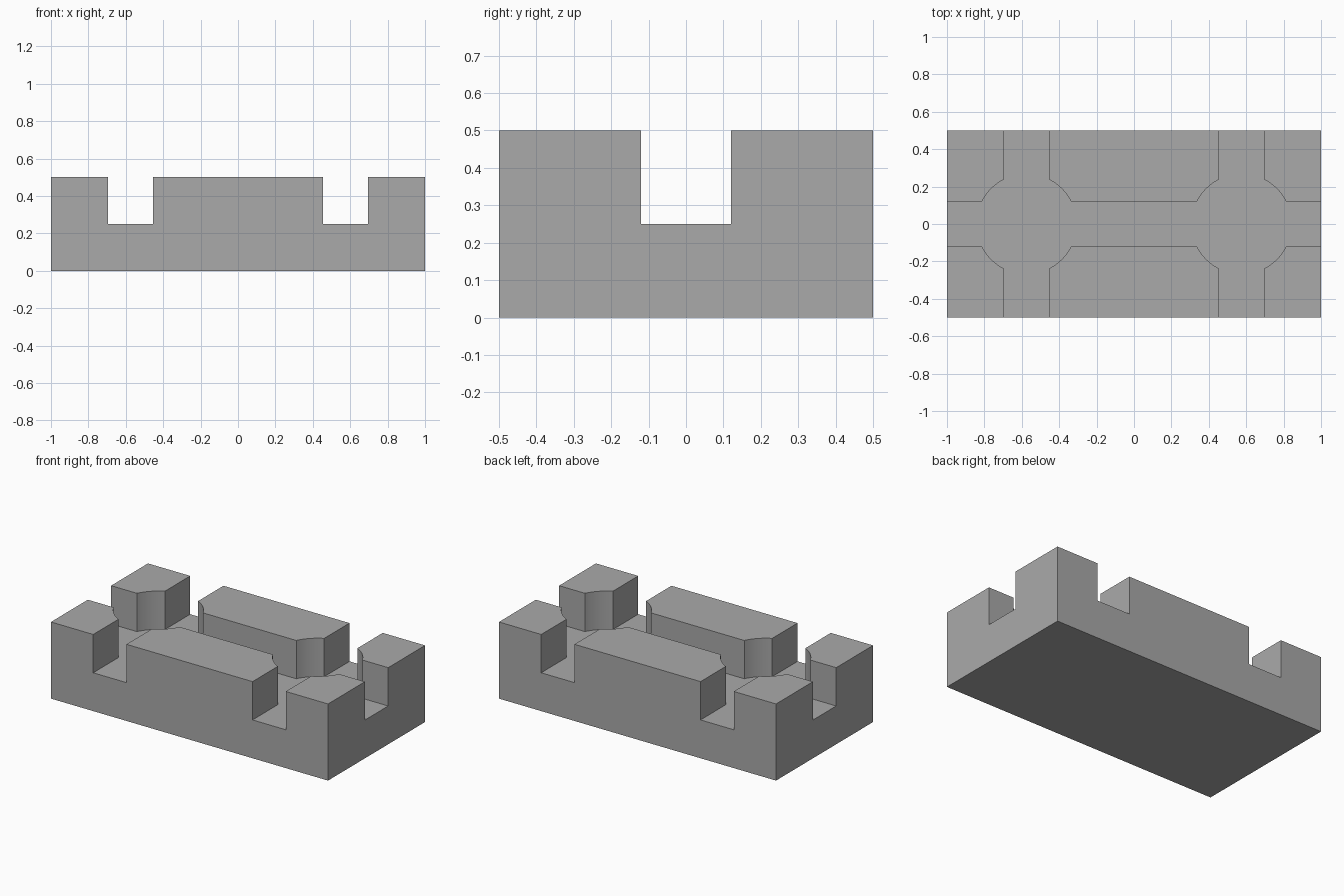
import bpy
import bmesh
import math

if "Cube" in bpy.data.objects:
    bpy.data.objects.remove(bpy.data.objects["Cube"], do_unlink=True)

HEIGHT, FLOOR = 0.5, 0.25      # block height and groove floor
HALF = 0.12                    # half width of the grooves
CROSS_X = 0.575                # centre of each round crossing
RADIUS = 0.267                 # radius of each round crossing
STEPS = 12

grey = bpy.data.materials.new("matte grey")
grey.use_nodes = True
grey.diffuse_color = (0.4, 0.4, 0.4, 1)
grey.node_tree.nodes["Principled BSDF"].inputs["Base Color"].default_value = (0.4, 0.4, 0.4, 1)


def prism(name, outline, bottom, top):
    """Extrude a flat outline upwards into a solid object."""
    bm = bmesh.new()
    face = bm.faces.new([bm.verts.new((x, y, bottom)) for x, y in outline])
    raised = bmesh.ops.extrude_face_region(bm, geom=[face])["geom"]
    verts = [g for g in raised if isinstance(g, bmesh.types.BMVert)]
    bmesh.ops.translate(bm, verts=verts, vec=(0, 0, top - bottom))
    bmesh.ops.recalc_face_normals(bm, faces=bm.faces)
    mesh = bpy.data.meshes.new(name)
    bm.to_mesh(mesh)
    bm.free()
    mesh.materials.append(grey)
    obj = bpy.data.objects.new(name, mesh)
    bpy.context.collection.objects.link(obj)
    return obj


def arc(start, end):
    """Points along the rim of the crossing."""
    angles = [start + (end - start) * i / STEPS for i in range(STEPS + 1)]
    return [(CROSS_X + RADIUS * math.cos(a), RADIUS * math.sin(a)) for a in angles]


# Groove plan: one quarter, mirrored to the other three
lean = math.asin(HALF / RADIUS)
quarter = [(1.1, HALF)]
quarter += arc(lean, math.pi / 2 - lean)
quarter += [(CROSS_X + HALF, 0.6), (CROSS_X - HALF, 0.6)]
quarter += arc(math.pi / 2 + lean, math.pi - lean)
back = quarter + [(-x, y) for x, y in reversed(quarter)]
groove_plan = back + [(x, -y) for x, y in reversed(back)]

# Solid block with the grooves cut into its top
block = prism("grooved_block", [(-1, -0.5), (1, -0.5), (1, 0.5), (-1, 0.5)], 0, HEIGHT)
cutter = prism("groove_cutter", groove_plan, FLOOR, HEIGHT + 0.1)
cutter.hide_render = True
cut = block.modifiers.new("grooves", 'BOOLEAN')
cut.operation = 'DIFFERENCE'
cut.solver = 'EXACT'
cut.object = cutter

for obj in bpy.context.selected_objects:
    obj.select_set(False)
block.select_set(True)
bpy.context.view_layer.objects.active = block
bpy.ops.object.modifier_apply(modifier=cut.name)
bpy.data.objects.remove(cutter, do_unlink=True)
bpy.ops.object.shade_smooth_by_angle(angle=math.radians(20))
